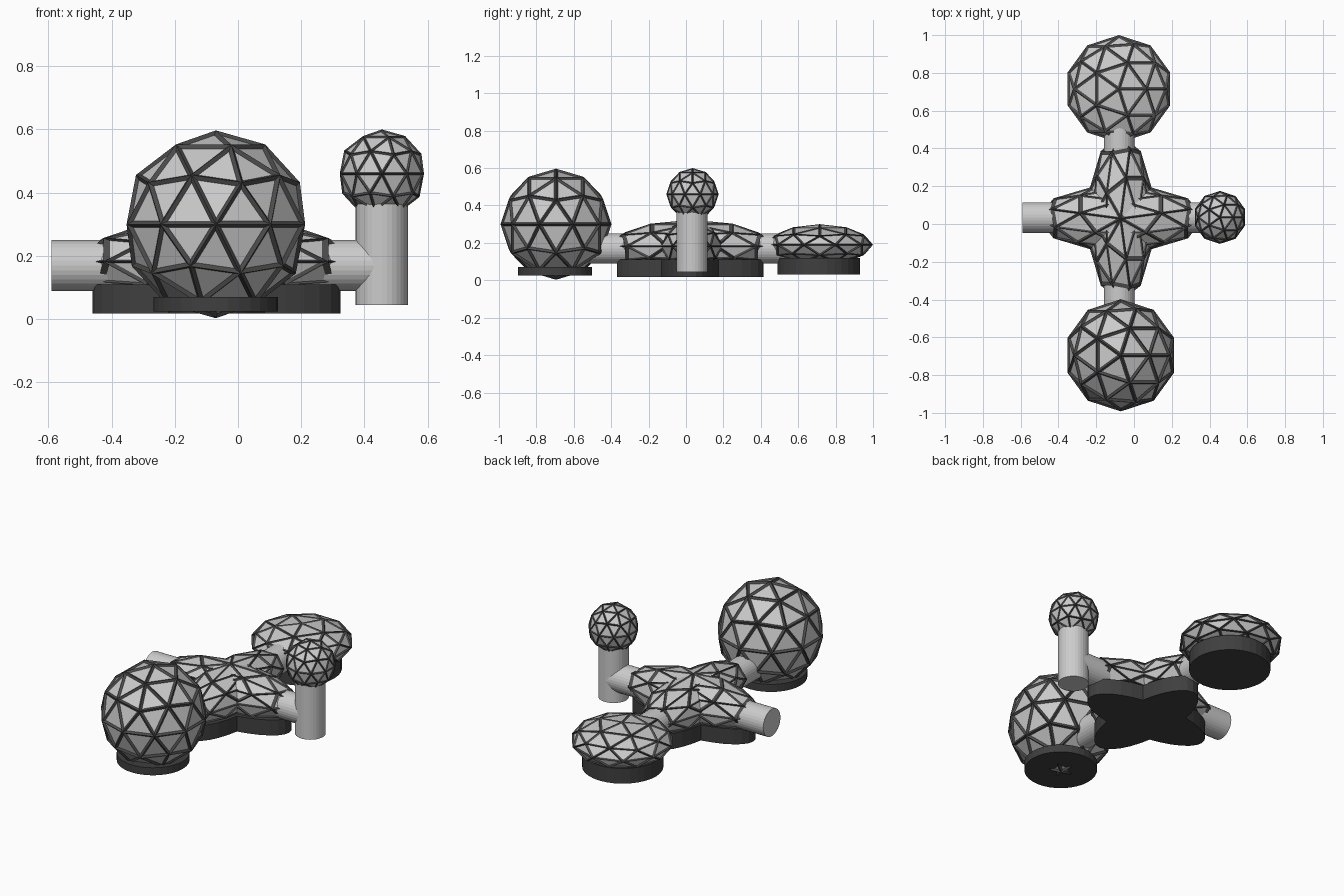
import bpy
from math import pi

if "Cube" in bpy.data.objects:
    bpy.data.objects.remove(bpy.data.objects["Cube"])


def material(name, value):
    m = bpy.data.materials.new(name)
    m.diffuse_color = (value, value, value, 1)
    m.use_nodes = True
    m.node_tree.nodes["Principled BSDF"].inputs["Base Color"].default_value = m.diffuse_color
    return m


STRUT = material("strut_dark", 0.07)
BASE = material("base_dark", 0.05)


def dome(name, centre, scale, turn=0.0):
    """Faceted shell plus a scaled lattice of struts along its edges."""
    for part in ("panels", "struts"):
        bpy.ops.mesh.primitive_ico_sphere_add(
            subdivisions=2, radius=0.967, location=centre, rotation=(0, 0, turn))
        o = bpy.context.object
        o.name = f"{name}_{part}"
        o.scale = scale
        if part == "struts":
            w = o.modifiers.new("lattice", 'WIREFRAME')
            w.thickness = 0.066
            w.use_even_offset = True
            o.data.materials.append(STRUT)


def cylinder(name, centre, radius, length, rot=(0, 0, 0), squash=1.0, mat=None):
    bpy.ops.mesh.primitive_cylinder_add(
        vertices=32, radius=radius, depth=length, location=centre, rotation=rot)
    o = bpy.context.object
    o.name = name
    o.scale = (squash, 1, 1)
    if mat:
        o.data.materials.append(mat)
    return o


def base(name, x, y, z0, z1, radius, squash=1.0, turn=0.0):
    cylinder(name, (x, y, (z0 + z1) / 2), radius, z1 - z0, (0, 0, turn), squash, BASE)


# Large front dome and its footing
dome("front_dome", (-0.07, -0.695, 0.3), (0.297,) * 3)
base("front_dome_base", -0.07, -0.70, 0.025, 0.07, 0.197)

# Flattened rear dome and its footing
dome("rear_dome", (-0.08, 0.715, 0.19), (0.285, 0.285, 0.11))
base("rear_dome_base", -0.08, 0.71, 0.03, 0.12, 0.22)

# Central hub: two crossed long domes on crossed oval footings
for label, turn in (("lengthwise", 0.0), ("crosswise", pi / 2)):
    dome(f"hub_{label}", (-0.07, 0.03, 0.182), (0.18, 0.44, 0.142), turn)
    base(f"hub_{label}_base", -0.068, 0.022, 0.018, 0.11, 0.392, 0.42, turn)

# Small raised dome on its tower
dome("tower_dome", (0.455, 0.035, 0.46), (0.14,) * 3)
cylinder("tower", (0.455, 0.032, 0.205), 0.083, 0.32)

# Connecting tunnels
cylinder("cross_tunnel", (-0.07, 0.034, 0.17), 0.081, 1.04, (0, pi / 2, 0))
cylinder("long_tunnel", (-0.078, 0.0, 0.17), 0.081, 1.08, (pi / 2, 0, 0))
